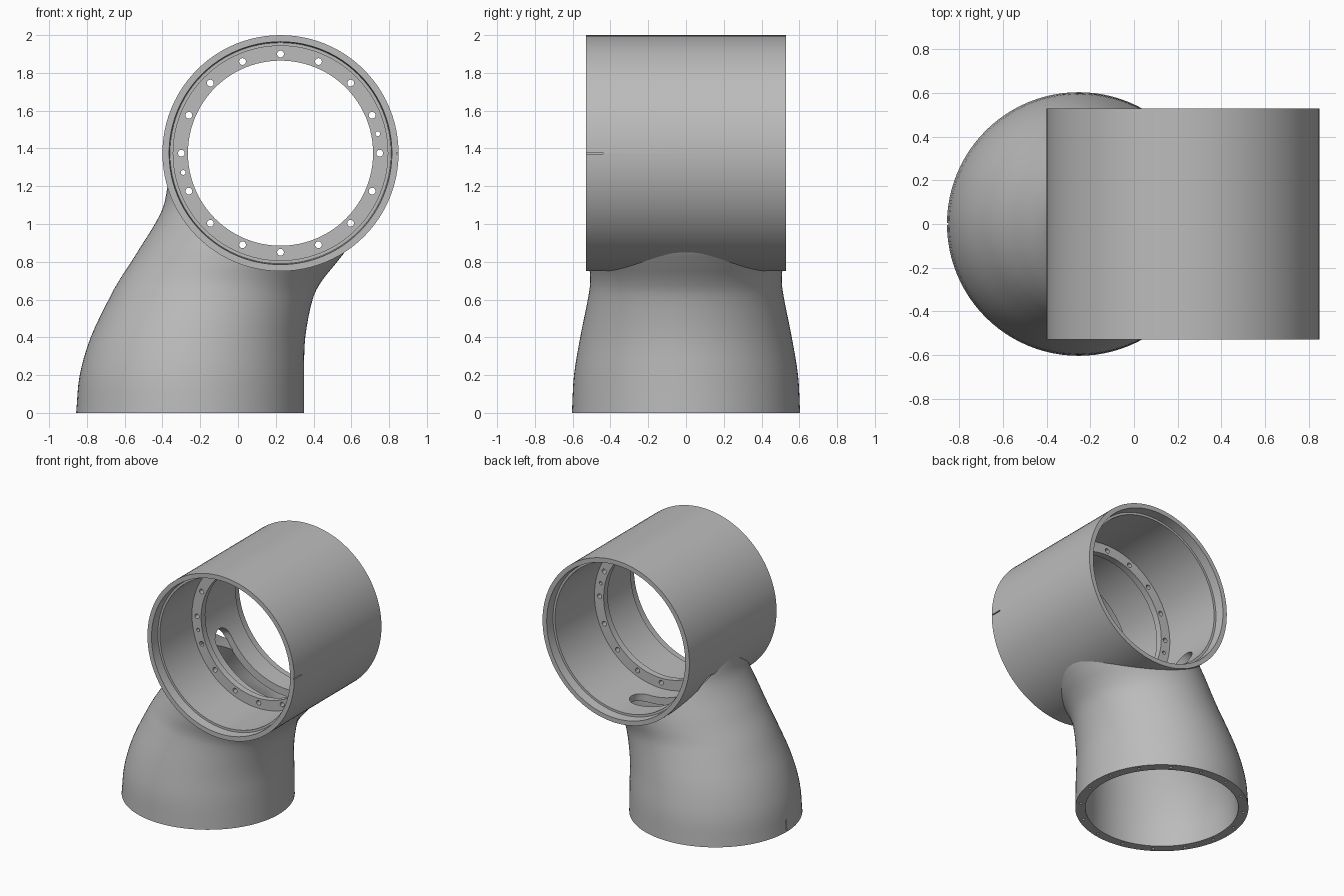
import bpy, bmesh, math
from mathutils import Matrix, Vector

if "Cube" in bpy.data.objects:
    bpy.data.objects.remove(bpy.data.objects["Cube"])

CX, CZ, R, HALF = 0.225, 1.375, 0.625, 0.53   # main tube axis, radius, half length
BASE_X = -0.253
SEG = 96

grey = bpy.data.materials.new("plain_grey")
grey.use_nodes = True
grey.diffuse_color = (0.5, 0.5, 0.5, 1)
grey.node_tree.nodes["Principled BSDF"].inputs["Base Color"].default_value = (0.5, 0.5, 0.5, 1)


def finish(bm, name):
    bmesh.ops.recalc_face_normals(bm, faces=bm.faces)
    mesh = bpy.data.meshes.new(name)
    bm.to_mesh(mesh)
    bm.free()
    mesh.materials.append(grey)
    obj = bpy.data.objects.new(name, mesh)
    bpy.context.collection.objects.link(obj)
    return obj


def bridge(bm, rings):
    """Join a closed sequence of vertex rings with quads."""
    for a, b in zip(rings, rings[1:] + rings[:1]):
        for i in range(len(a)):
            j = (i + 1) % len(a)
            bm.faces.new((a[i], a[j], b[j], b[i]))


def cylinder(bm, centre, radius, depth, axis, seg=16):
    rot = Vector((0, 0, 1)).rotation_difference(Vector(axis)).to_matrix().to_4x4()
    bmesh.ops.create_cone(bm, cap_ends=True, segments=seg, radius1=radius, radius2=radius,
                          depth=depth, matrix=Matrix.Translation(centre) @ rot)


def box(bm, centre, size):
    bmesh.ops.create_cube(bm, size=1, matrix=Matrix.Translation(centre) @ Matrix.Diagonal((*size, 1)))


def cut(obj, bm, name):
    """Subtract a helper mesh and bake the result."""
    tool = finish(bm, name)
    tool.hide_render = True
    mod = obj.modifiers.new("cut", 'BOOLEAN')
    mod.operation, mod.solver, mod.object = 'DIFFERENCE', 'EXACT', tool
    bpy.context.view_layer.objects.active = obj
    bpy.ops.object.modifier_apply(modifier=mod.name)
    bpy.data.objects.remove(tool)


def smooth(obj):
    bpy.ops.object.select_all(action='DESELECT')
    obj.select_set(True)
    bpy.context.view_layer.objects.active = obj
    bpy.ops.object.shade_smooth_by_angle(angle=math.radians(30))


# Main tube: lathed half profile with stepped mouths and an inner flange
half = [(R, HALF), (0.59, HALF), (0.585, 0.46), (0.568, 0.46)]
profile = [(r, -y) for r, y in half]
profile += [(0.568, -0.07), (0.49, -0.07), (0.49, -0.02), (0.568, -0.02)]
profile += half[::-1]
bm = bmesh.new()
rings = []
for r, y in profile:
    rings.append([bm.verts.new((CX + r * math.cos(t), y, CZ + r * math.sin(t)))
                  for t in (2 * math.pi * i / SEG for i in range(SEG))])
bridge(bm, rings)
tube = finish(bm, "main_tube")

# Flange bolt holes, two pin holes and the alignment notch
bm = bmesh.new()
holes = [(i * 22.5, 0.018) for i in range(16)] + [(11.25, 0.013), (191.25, 0.013)]
for deg, rad in holes:
    t = math.radians(deg)
    cylinder(bm, (CX + 0.525 * math.cos(t), -0.045, CZ + 0.525 * math.sin(t)), rad, 0.1, (0, 1, 0))
box(bm, (CX + R, -HALF + 0.04, CZ), (0.024, 0.1, 0.008))
cut(tube, bm, "tube_hole_cutter")

# Curved cable slot with round ends through the lower wall, behind the flange
bm = bmesh.new()
outline = []
for start, end in ((-150, -90), (-90, -150)):
    side = 1 if end > start else -1
    for k in range(13):
        outline.append((math.radians(start + (end - start) * k / 12), 0.21 - side * 0.09))
    for k in range(1, 8):
        a = math.pi * k / 8
        outline.append((math.radians(end) + side * 0.16 * math.sin(a), 0.21 - side * 0.09 * math.cos(a)))
loops = [[bm.verts.new((CX + r * math.cos(t), y, CZ + r * math.sin(t))) for t, y in outline]
         for r in (0.5, 0.7)]
for i in range(len(outline)):
    j = (i + 1) % len(outline)
    bm.faces.new((loops[0][i], loops[0][j], loops[1][j], loops[1][i]))
for loop in loops:
    bm.faces.new(loop)
bmesh.ops.triangulate(bm, faces=[f for f in bm.faces if len(f.verts) > 4])
cut(tube, bm, "slot_cutter")
smooth(tube)

# Neck: stations of height, left edge, right edge, half depth
stations = [(0, -0.857, 0.350, 0.604), (0.2, -0.838, 0.350, 0.593), (0.4, -0.78, 0.356, 0.56),
            (0.6, -0.685, 0.395, 0.52), (0.7, -0.63, 0.445, 0.507), (0.8, -0.565, 0.525, 0.515),
            (0.88, -0.515, 0.58, 0.52), (1.0, -0.44, 0.60, 0.51), (1.1, -0.393, 0.60, 0.49),
            (1.22, -0.37, 0.60, 0.46)]


def spline(points, steps):
    """Catmull-Rom samples through the stations."""
    pts = [Vector(p) for p in points]
    pts = [2 * pts[0] - pts[1]] + pts + [2 * pts[-1] - pts[-2]]
    out = []
    for a, b, c, d in zip(pts, pts[1:], pts[2:], pts[3:]):
        for k in range(steps):
            t = k / steps
            out.append(0.5 * (2 * b + (c - a) * t + (2 * a - 5 * b + 4 * c - d) * t ** 2
                              + (3 * b - a - 3 * c + d) * t ** 3))
    return out + [pts[-2]]


bm = bmesh.new()
sections = spline(stations, 4)


def neck_ring(section, wall):
    z, left, right, depth = section
    mid, wide = (left + right) / 2, (right - left) / 2 - wall
    return [bm.verts.new((mid + wide * math.cos(t), (depth - wall) * math.sin(t), z))
            for t in (2 * math.pi * i / SEG for i in range(SEG))]


bridge(bm, [neck_ring(s, 0) for s in sections] + [neck_ring(s, 0.07) for s in reversed(sections)])
neck = finish(bm, "neck_shell")

# Trim the neck to the tube
bm = bmesh.new()
cylinder(bm, (CX, 0, CZ), R - 0.008, 1.4, (0, 1, 0), SEG)
cut(neck, bm, "trim_cutter")

# Base ring bolt holes and notch
bm = bmesh.new()
for i in range(16):
    t = 2 * math.pi * (i + 0.5) / 16
    cylinder(bm, (BASE_X + 0.57 * math.cos(t), 0.57 * math.sin(t), 0), 0.011, 0.1, (0, 0, 1), 12)
box(bm, (-0.855, 0, 0.03), (0.024, 0.008, 0.12))
cut(neck, bm, "base_hole_cutter")
smooth(neck)
